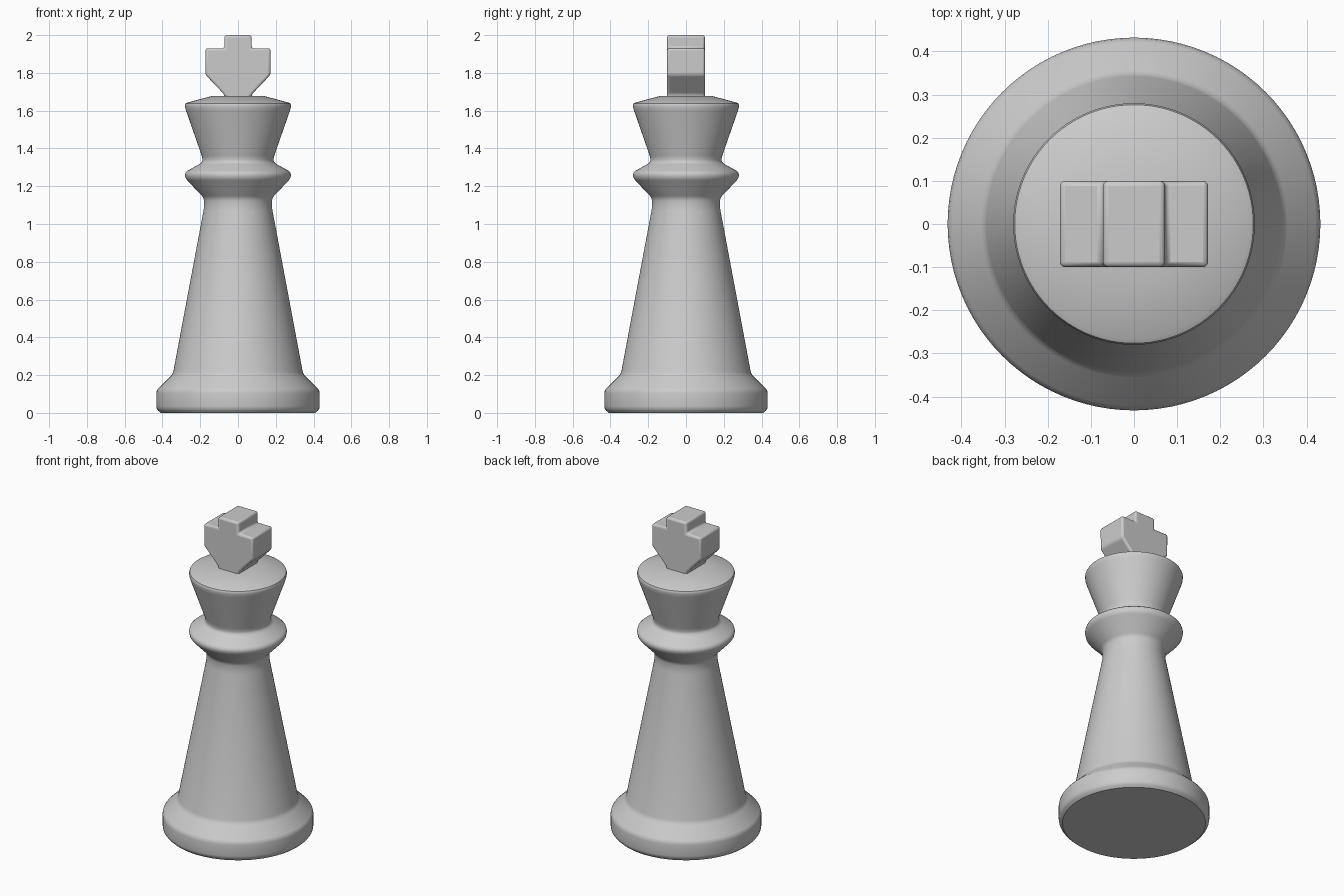
import bpy, bmesh, math

cube = bpy.data.objects.get("Cube")
if cube:
    bpy.data.objects.remove(cube, do_unlink=True)

grey = bpy.data.materials.new("light_grey")
grey.use_nodes = True
colour = (0.6, 0.6, 0.6, 1)
grey.diffuse_color = colour
grey.node_tree.nodes["Principled BSDF"].inputs["Base Color"].default_value = colour


def finish(bm, name, bevel, angle):
    """Turn a bmesh into a softly bevelled, smooth-shaded object."""
    bmesh.ops.recalc_face_normals(bm, faces=bm.faces)
    mesh = bpy.data.meshes.new(name)
    bm.to_mesh(mesh)
    bm.free()
    mesh.materials.append(grey)
    obj = bpy.data.objects.new(name, mesh)
    bpy.context.collection.objects.link(obj)
    if bevel:
        mod = obj.modifiers.new("soft_edges", 'BEVEL')
        mod.width, mod.segments = bevel, 3
        mod.limit_method, mod.angle_limit = 'ANGLE', math.radians(30)
    bpy.ops.object.select_all(action='DESELECT')
    obj.select_set(True)
    bpy.context.view_layer.objects.active = obj
    bpy.ops.object.shade_smooth_by_angle(angle=math.radians(angle))
    return obj


def soften(profile, size):
    """Round each inner corner of a profile with a short three-point curve."""
    out = [profile[0]]
    for a, b, c in zip(profile, profile[1:], profile[2:]):
        ends = []
        for p in (a, c):
            length = math.dist(p, b)
            t = min(size / length, 0.4)
            ends.append([b[i] + (p[i] - b[i]) * t for i in (0, 1)])
        mid = [(ends[0][i] + 2 * b[i] + ends[1][i]) / 4 for i in (0, 1)]
        out += [ends[0], mid, ends[1]]
    return out + [profile[-1]]


def turned(name, profile, size):
    """Lathe a (radius, height) profile around z and cap both ends."""
    bm = bmesh.new()
    rings = []
    steps = 96
    for r, z in soften(profile, size):
        rings.append([bm.verts.new((r * math.cos(math.tau * i / steps),
                                    r * math.sin(math.tau * i / steps), z))
                      for i in range(steps)])
    for low, high in zip(rings, rings[1:]):
        for i in range(steps):
            j = (i + 1) % steps
            bm.faces.new((low[i], low[j], high[j], high[i]))
    bm.faces.new(rings[0][::-1])
    bm.faces.new(rings[-1])
    return finish(bm, name, 0, 35)


# Turned body: foot, tapered column, collar and flared crown
turned("body", [
    (0.41, 0), (0.432, 0.02), (0.432, 0.12), (0.345, 0.205),
    (0.18, 1.085), (0.18, 1.137), (0.28, 1.243), (0.28, 1.275),
    (0.19, 1.325), (0.188, 1.35), (0.28, 1.614), (0.28, 1.64),
    (0.14, 1.677)], 0.015)

# Cross finial: one half outline, mirrored and extruded front to back
half = [(0.072, 1.66), (0.072, 1.685), (0.172, 1.79), (0.172, 1.93),
        (0.072, 1.93), (0.072, 2.0)]
outline = half + [(-x, z) for x, z in reversed(half)]
bm = bmesh.new()
face = bm.faces.new([bm.verts.new((x, -0.1, z)) for x, z in outline])
extruded = bmesh.ops.extrude_face_region(bm, geom=[face])
moved = [v for v in extruded["geom"] if isinstance(v, bmesh.types.BMVert)]
bmesh.ops.translate(bm, verts=moved, vec=(0, 0.2, 0))
finish(bm, "cross", 0.02, 35)
